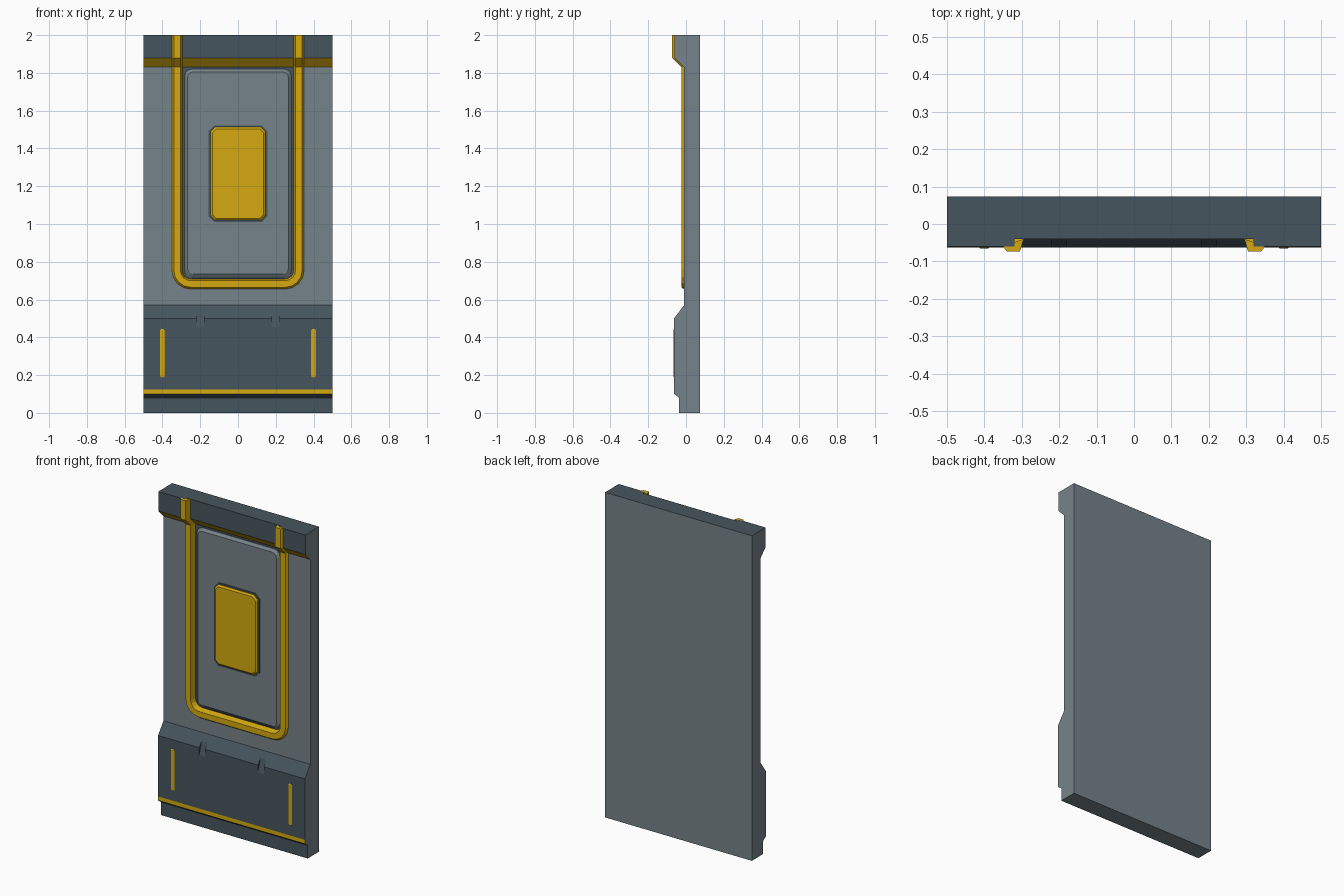
import bpy, bmesh, math

if "Cube" in bpy.data.objects:
    bpy.data.objects.remove(bpy.data.objects["Cube"])


def material(name, srgb):
    m = bpy.data.materials.new(name)
    m.diffuse_color = [((c + 0.055) / 1.055) ** 2.4 for c in srgb] + [1]
    m.use_nodes = True
    m.node_tree.nodes["Principled BSDF"].inputs["Base Color"].default_value = m.diffuse_color
    return m


GREY = material("steel grey", (0.46, 0.515, 0.54))
DARK = material("dark slate", (0.275, 0.33, 0.365))
YELLOW = material("warning yellow", (0.835, 0.665, 0.06))


def loft(name, rings, mats):
    """Skin equal-length closed rings and cap both ends."""
    bm = bmesh.new()
    vs = [[bm.verts.new(p) for p in r] for r in rings]
    n = len(vs[0])
    for a, b in zip(vs, vs[1:]):
        for i in range(n):
            j = (i + 1) % n
            bm.faces.new((a[i], a[j], b[j], b[i]))
    bm.faces.new(vs[0])
    bm.faces.new(vs[-1])
    bmesh.ops.recalc_face_normals(bm, faces=bm.faces)
    me = bpy.data.meshes.new(name)
    bm.to_mesh(me)
    bm.free()
    for m in mats:
        me.materials.append(m)
    ob = bpy.data.objects.new(name, me)
    bpy.context.collection.objects.link(ob)
    return ob


def prism(name, profile, x0, x1, mats):
    return loft(name, [[(x, y, z) for y, z in profile] for x in (x0, x1)], mats)


def rounded(hx, z0, z1, r, n, y, cx=0):
    """Rounded rectangle ring in the xz plane."""
    pts = []
    for k, (sx, sz) in enumerate(((1, 1), (-1, 1), (-1, -1), (1, -1))):
        ox, oz = cx + sx * (hx - r), (z1 - r if sz > 0 else z0 + r)
        for i in range(n + 1):
            a = math.pi / 2 * (k + i / n)
            pts.append((ox + r * math.cos(a), y, oz + r * math.sin(a)))
    return pts


def cut(ob, cutter):
    mod = ob.modifiers.new("cut", 'BOOLEAN')
    mod.operation, mod.solver, mod.object = 'DIFFERENCE', 'EXACT', cutter
    bpy.context.view_layer.objects.active = ob
    bpy.ops.object.modifier_apply(modifier=mod.name)
    bpy.data.objects.remove(cutter, do_unlink=True)


BACK, MAIN, BAND, FOOT, LOW = 0.074, -0.011, -0.06, -0.063, -0.036
STEP = 0.02  # depth of the recess inside the trim

# Wall body: side profile extruded across the width
wall = prism("wall_body", [
    (BACK, 0), (BACK, 2), (BAND, 2), (BAND, 1.88), (MAIN, 1.83), (MAIN, 0.57),
    (FOOT, 0.5), (FOOT, 0.125), (FOOT, 0.1), (LOW, 0.08), (LOW, 0)],
    -0.5, 0.5, [GREY, DARK, YELLOW])

# Recess inside the trim
cut(wall, prism("recess_cutter", [
    (-0.2, 0.685), (MAIN + STEP, 0.685), (MAIN + STEP, 1.83),
    (BAND + STEP, 1.88), (BAND + STEP, 2.1), (-0.2, 2.1)], -0.32, 0.32, []))

# Two notches in the shoulder of the lower block
for s in (-1, 1):
    cut(wall, prism("notch_cutter", [(-0.017, 0.605), (-0.086, 0.38), (-0.2, 0.6)],
                    s * 0.2 - 0.02, s * 0.2 + 0.02, []))

# Body colours by height and direction
for f in wall.data.polygons:
    c, n = f.center, f.normal
    if n.y > 0.9 or abs(c.x) > 0.49 or (n.z < -0.9 and c.z < 0.01):
        f.material_index = 0
    elif c.z > 1.88:
        f.material_index = 1
    elif n.z < -0.3 and 1.83 < c.z < 1.88:
        f.material_index = 2
    elif c.z > 0.57:
        f.material_index = 1 if c.y > 0 else 0
    else:
        f.material_index = 2 if 0.1 < c.z < 0.125 and n.y < -0.9 else 1

# U-shaped trim: (x, z, outward x, outward z, surface y) down one side
X, R = 0.3225, 0.0725
half = [(X, 2, 1, 0, BAND), (X, 1.88, 1, 0, BAND), (X, 1.83, 1, 0, MAIN)]
for i in range(5):
    a = -math.pi / 2 * i / 4
    half.append((0.25 + R * math.cos(a), 0.755 + R * math.sin(a),
                 math.cos(a), math.sin(a), MAIN))
path = half + [(-x, z, -nx, nz, y) for x, z, nx, nz, y in reversed(half)]
section = [(0.0275, 0), (0.0175, -0.014), (-0.0175, -0.014), (-0.0275, STEP)]
loft("raised_trim", [[(x + d * nx, y + h, z + d * nz) for d, h in section]
                     for x, z, nx, nz, y in path], [YELLOW])

# Raised inner panel
FLOOR = MAIN + STEP
loft("inner_panel", [
    rounded(0.283, 0.715, 1.82, 0.04, 3, FLOOR + 0.005),
    rounded(0.283, 0.715, 1.82, 0.04, 3, FLOOR - 0.004),
    rounded(0.267, 0.735, 1.805, 0.03, 3, MAIN + 0.002)], [GREY])

# Centre plate on its dark backing
loft("plate_backing", [
    rounded(0.155, 1.01, 1.522, 0.03, 1, MAIN + 0.004),
    rounded(0.155, 1.01, 1.522, 0.03, 1, MAIN - 0.003)], [DARK])
loft("centre_plate", [
    rounded(0.146, 1.02, 1.513, 0.025, 1, MAIN),
    rounded(0.146, 1.02, 1.513, 0.025, 1, MAIN - 0.006),
    rounded(0.136, 1.03, 1.503, 0.02, 1, MAIN - 0.014)], [YELLOW])

# Vertical marker strips on the lower block
for s, side in ((-1, "left"), (1, "right")):
    loft(side + "_marker_strip", [
        rounded(0.0125, 0.187, 0.443, 0.006, 1, FOOT + 0.002, s * 0.4),
        rounded(0.0125, 0.187, 0.443, 0.006, 1, FOOT - 0.001, s * 0.4),
        rounded(0.009, 0.191, 0.439, 0.004, 1, FOOT - 0.003, s * 0.4)], [YELLOW])
